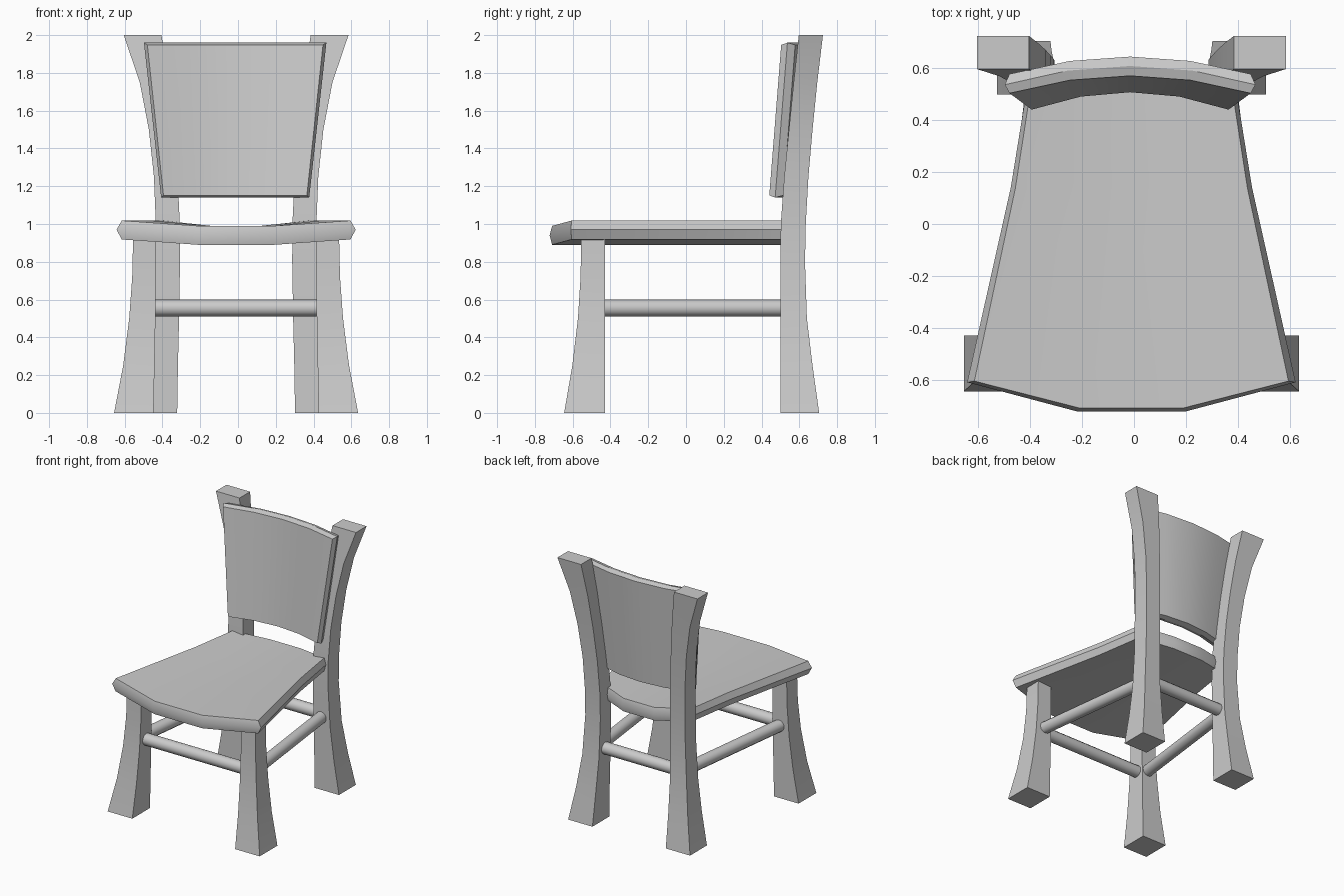
import bpy, bmesh
from mathutils import Vector

if "Cube" in bpy.data.objects:
    bpy.data.objects.remove(bpy.data.objects["Cube"])

CX = -0.01  # the chair's own centre line


def finish(name, bm, angle=0.6):
    bmesh.ops.recalc_face_normals(bm, faces=bm.faces)
    me = bpy.data.meshes.new(name)
    bm.to_mesh(me)
    bm.free()
    ob = bpy.data.objects.new(name, me)
    bpy.context.collection.objects.link(ob)
    bpy.ops.object.select_all(action='DESELECT')
    ob.select_set(True)
    bpy.context.view_layer.objects.active = ob
    bpy.ops.object.shade_smooth_by_angle(angle=angle)
    return ob


def lerp(a, b, t):
    return a + (b - a) * t


def slab(name, point, us, vs, eu, ev):
    """Curved board: two grids joined through a wider ring that bevels the rim."""
    bm = bmesh.new()
    nu, nv = len(us), len(vs)
    rim = ([(i, 0) for i in range(nu)] + [(nu - 1, j) for j in range(1, nv)]
           + [(i, nv - 1) for i in range(nu - 2, -1, -1)] + [(0, j) for j in range(nv - 2, 0, -1)])
    mid = [bm.verts.new(point(us[i], vs[j], 0)) for i, j in rim]
    for w in (-1, 1):
        g = [[bm.verts.new(point(u * (1 - eu), lerp(ev, 1 - ev, v), w)) for v in vs] for u in us]
        for i in range(nu - 1):
            for j in range(nv - 1):
                bm.faces.new((g[i][j], g[i + 1][j], g[i + 1][j + 1], g[i][j + 1]))
        for k in range(len(rim)):
            n = (k + 1) % len(rim)
            a, b = rim[k], rim[n]
            bm.faces.new((g[a[0]][a[1]], g[b[0]][b[1]], mid[n], mid[k]))
    return finish(name, bm)


def leg(name, side, rings):
    """Square post through rings of (z, inner x, outer x, front y, back y)."""
    bm = bmesh.new()
    loops = [[bm.verts.new((CX + side * x, y, z)) for x, y in ((x0, y0), (x1, y0), (x1, y1), (x0, y1))]
             for z, x0, x1, y0, y1 in rings]
    for a, b in zip(loops, loops[1:]):
        for k in range(4):
            n = (k + 1) % 4
            bm.faces.new((a[k], a[n], b[n], b[k]))
    bm.faces.new(loops[0])
    bm.faces.new(loops[-1])
    finish(name, bm)


def rod(name, a, b, r=0.045):
    a, b = Vector(a), Vector(b)
    bm = bmesh.new()
    bmesh.ops.create_cone(bm, cap_ends=True, segments=12, radius1=r, radius2=r, depth=(b - a).length)
    ob = finish(name, bm)
    ob.location = (a + b) / 2
    ob.rotation_mode = 'QUATERNION'
    ob.rotation_quaternion = (b - a).to_track_quat('Z', 'Y')


# Seat: dished board, wide at the front, bowed at front and back
def seat_point(u, v, w):
    bow = min(1, (1 - abs(u)) * 1.5)
    half = lerp(0.633, 0.465, v / 0.67) if v < 0.67 else lerp(0.465, 0.405, (v - 0.67) / 0.33)
    y = lerp(-0.61, 0.51, v) + bow * lerp(-0.112, 0.09, v)
    return (CX + u * half, y, 0.97 - 0.03 * bow + 0.05 * w)


slab("seat", seat_point, [-1, -1 / 3, 1 / 3, 1], [0, 0.67, 1], 0.04, 0.01)


# Backrest: leaning panel that curves backwards in the middle
def back_point(u, v, w):
    y = lerp(0.472, 0.537, v) + 0.072 * (1 - u * u) + 0.037 * w
    return (-0.015 + u * lerp(0.392, 0.483, v), y, lerp(1.14, 1.96, v))


slab("backrest", back_point, [-1, -0.5, 0, 0.5, 1], [0, 1], 0.035, 0.014)

# Legs
FRONT = [(0, 0.437, 0.646, -0.645, -0.43), (0.25, 0.432, 0.598, -0.602, -0.43),
         (0.5, 0.427, 0.566, -0.572, -0.428), (0.72, 0.425, 0.55, -0.558, -0.428),
         (0.94, 0.425, 0.545, -0.555, -0.428)]
BACK = [(0, 0.312, 0.518, 0.5, 0.705), (0.25, 0.308, 0.475, 0.5, 0.67),
        (0.5, 0.302, 0.443, 0.5, 0.64), (0.8, 0.297, 0.425, 0.5, 0.63),
        (1.0, 0.298, 0.425, 0.502, 0.634), (1.25, 0.31, 0.435, 0.52, 0.648),
        (1.5, 0.33, 0.462, 0.545, 0.67), (1.75, 0.357, 0.51, 0.57, 0.695),
        (2.0, 0.395, 0.595, 0.597, 0.725)]
for label, s in (("left", -1), ("right", 1)):
    leg("front_leg_" + label, s, FRONT)
    leg("back_leg_" + label, s, BACK)
    rod("side_stretcher_" + label, (CX + s * 0.485, -0.47, 0.555), (CX + s * 0.36, 0.54, 0.555))

# Front and back stretchers
rod("front_stretcher", (CX - 0.46, -0.49, 0.555), (CX + 0.46, -0.49, 0.555))
rod("back_stretcher", (CX - 0.34, 0.565, 0.555), (CX + 0.34, 0.565, 0.555))
